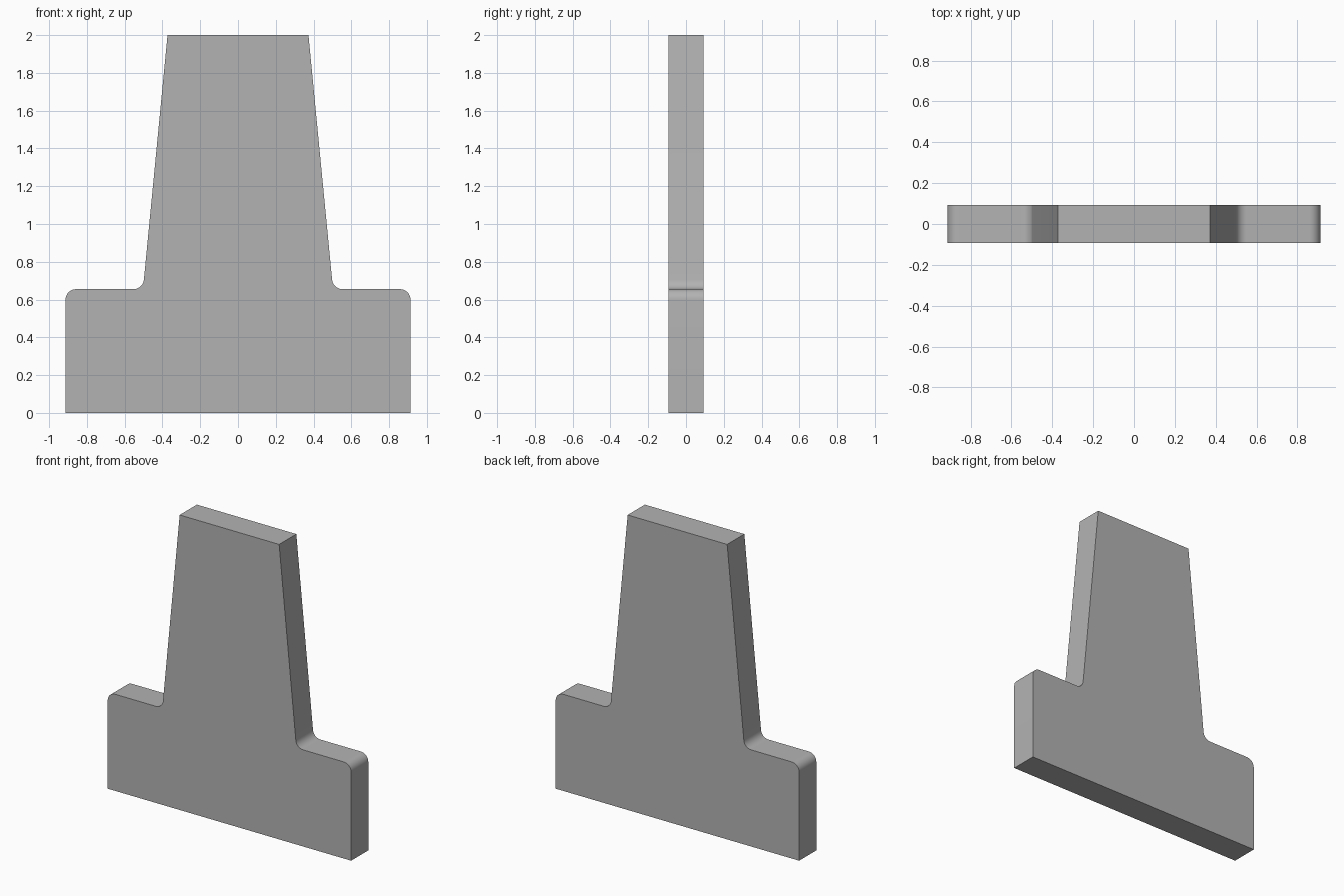
import bpy, bmesh, math
from mathutils import Vector

if "Cube" in bpy.data.objects:
    bpy.data.objects.remove(bpy.data.objects["Cube"])

HALF_DEPTH = 0.092


def rounded(prev, corner, nxt, radius, steps=8):
    """Points of a tangent arc replacing a sharp profile corner."""
    p, c, n = Vector(prev), Vector(corner), Vector(nxt)
    a, b = (p - c).normalized(), (n - c).normalized()
    half = a.angle(b) / 2
    centre = c + (a + b).normalized() * (radius / math.sin(half))
    start = c + a * (radius / math.tan(half)) - centre
    end = c + b * (radius / math.tan(half)) - centre
    sweep = start.angle(end)
    return [centre + (start * math.sin((1 - t) * sweep) + end * math.sin(t * sweep)) / math.sin(sweep)
            for t in (i / steps for i in range(steps + 1))]


# Right half of the outline: wide foot, rounded shoulder, filleted tapered stem
foot, shoulder, root, tip = (0.913, 0), (0.913, 0.655), (0.503, 0.655), (0.373, 2.0)
right = [Vector(foot)]
right += rounded(foot, shoulder, root, 0.055)
right += rounded(shoulder, root, tip, 0.055)
right.append(Vector(tip))
outline = right + [Vector((-p.x, p.y)) for p in reversed(right)]

# Flat plate extruded through its depth
bm = bmesh.new()
face = bm.faces.new([bm.verts.new((p.x, -HALF_DEPTH, p.y)) for p in outline])
ext = bmesh.ops.extrude_face_region(bm, geom=[face])
verts = [g for g in ext["geom"] if isinstance(g, bmesh.types.BMVert)]
bmesh.ops.translate(bm, verts=verts, vec=(0, 2 * HALF_DEPTH, 0))
bmesh.ops.recalc_face_normals(bm, faces=bm.faces)
mesh = bpy.data.meshes.new("tapered_plate")
bm.to_mesh(mesh)
bm.free()

plate = bpy.data.objects.new("tapered_plate", mesh)
bpy.context.collection.objects.link(plate)

# Plain grey
grey = bpy.data.materials.new("plain_grey")
grey.diffuse_color = (0.45, 0.45, 0.45, 1)
grey.use_nodes = True
grey.node_tree.nodes["Principled BSDF"].inputs["Base Color"].default_value = grey.diffuse_color
mesh.materials.append(grey)

# Smooth rounded corners, sharp plate edges
bpy.context.view_layer.objects.active = plate
plate.select_set(True)
bpy.ops.object.shade_smooth_by_angle(angle=math.radians(30))
